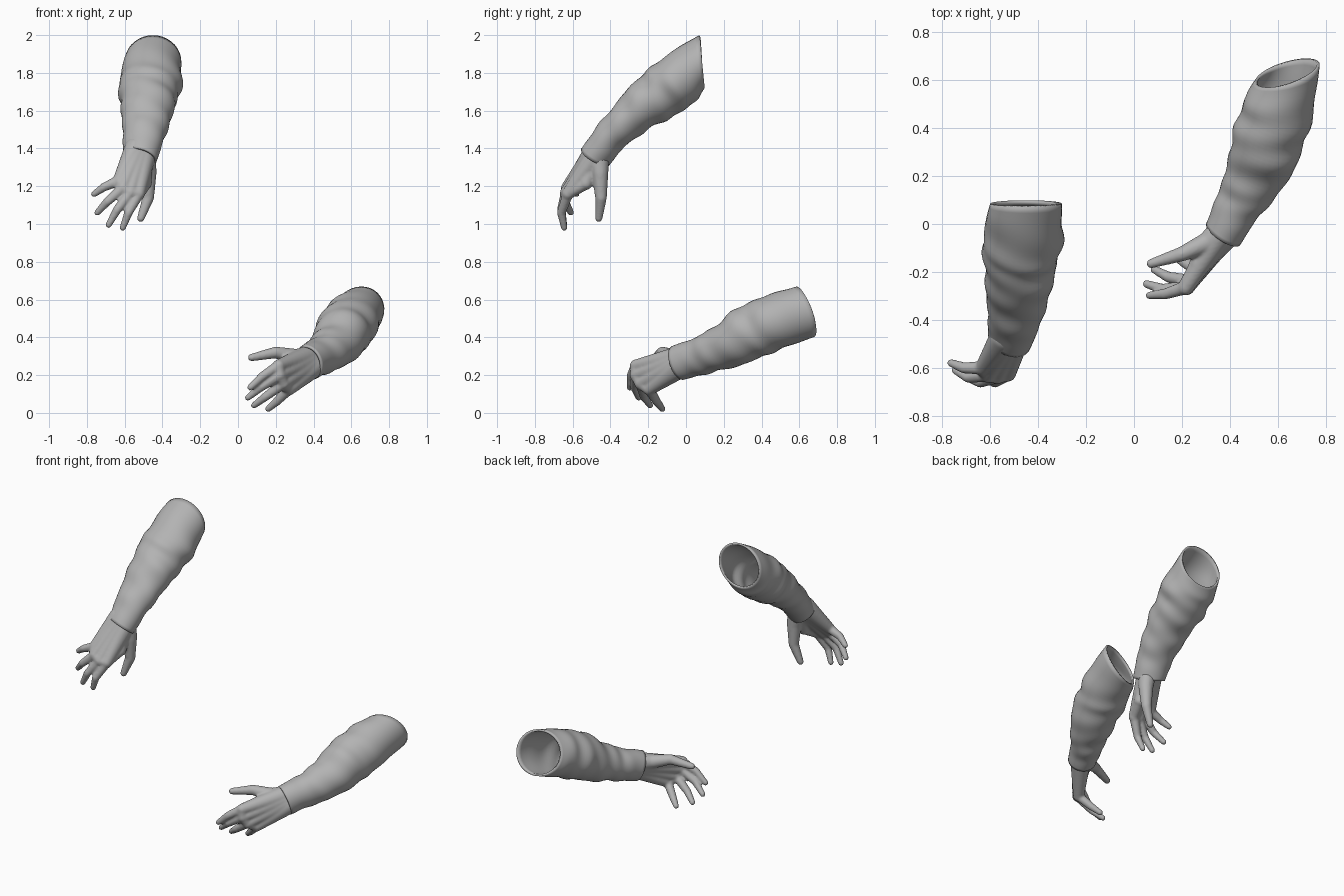
import bpy, bmesh, math
from mathutils import Vector

if "Cube" in bpy.data.objects:
    bpy.data.objects.remove(bpy.data.objects["Cube"])

grey = bpy.data.materials.new("soft_grey")
grey.diffuse_color = (0.45, 0.45, 0.45, 1)
grey.use_nodes = True
grey.node_tree.nodes["Principled BSDF"].inputs["Base Color"].default_value = grey.diffuse_color


def make_object(name, bm):
    bmesh.ops.recalc_face_normals(bm, faces=bm.faces)
    for f in bm.faces:
        f.smooth = True
    mesh = bpy.data.meshes.new(name)
    bm.to_mesh(mesh)
    bm.free()
    mesh.materials.append(grey)
    ob = bpy.data.objects.new(name, mesh)
    bpy.context.collection.objects.link(ob)
    return ob


def spline(vals, t):
    """Catmull-Rom interpolation through a list of vectors, t in 0..1."""
    n = len(vals) - 1
    i = min(int(t * n), n - 1)
    u = t * n - i
    p1, p2 = vals[i], vals[i + 1]
    p0 = vals[i - 1] if i else p1 * 2 - p2
    p3 = vals[i + 2] if i + 2 <= n else p2 * 2 - p1
    return 0.5 * (2 * p1 + (p2 - p0) * u + (2 * p0 - 5 * p1 + 4 * p2 - p3) * u * u
                  + (3 * p1 - p0 - 3 * p2 + p3) * u ** 3)


def sleeve(name, keys, n_start, n_end, twist, rings=44, sides=36):
    """Open cloth tube through (x, y, z, half width, half height) keys, with diagonal folds."""
    centres = [Vector(k[:3]) for k in keys]
    radii = [Vector((k[3], k[4], 0)) for k in keys]
    last = len(keys) - 1
    normals = [(centres[min(i + 1, last)] - centres[max(i - 1, 0)]).normalized()
               for i in range(last + 1)]
    normals[0], normals[-1] = Vector(n_start).normalized(), Vector(n_end).normalized()
    bm = bmesh.new()
    loops = []
    for r in range(rings):
        t = r / (rings - 1)
        c, rad, n = spline(centres, t), spline(radii, t), spline(normals, t).normalized()
        across = n.cross(Vector((0, 0, 1))).normalized()
        up = across.cross(n)
        fade = min(1, 5 * t, 4 * (1 - t))
        loop = []
        for s in range(sides):
            a = math.tau * s / sides
            fold = math.sin(24 * t + twist * a) * (0.6 + 0.4 * math.sin(2 * a + 7 * t))
            fold += 0.5 * math.sin(37 * t - 2 * twist * a + 1)
            k = 1 + 0.045 * fade * fold
            loop.append(bm.verts.new(c + (across * math.cos(a) * rad.x
                                          + up * math.sin(a) * rad.y) * k))
        loops.append(loop)
    for l0, l1 in zip(loops, loops[1:]):
        for s in range(sides):
            e = (s + 1) % sides
            bm.faces.new((l0[s], l0[e], l1[e], l1[s]))
    ob = make_object(name, bm)
    cloth = ob.modifiers.new("cloth_thickness", 'SOLIDIFY')
    cloth.thickness = 0.012
    cloth.offset = -1
    return ob


# Unit ball points used for every rounded hand segment
ball = bmesh.new()
bmesh.ops.create_icosphere(ball, subdivisions=3, radius=1)
BALL = [v.co.copy() for v in ball.verts]
ball.free()


def segment(bm, p, rp, q, rq):
    """Tapered capsule between two balls."""
    verts = [bm.verts.new(Vector(c) + d * r) for c, r in ((p, rp), (q, rq)) for d in BALL]
    hull = bmesh.ops.convex_hull(bm, input=verts)
    loose = {g for g in hull["geom_interior"] + hull["geom_unused"]
             if isinstance(g, bmesh.types.BMVert)}
    bmesh.ops.delete(bm, geom=list(loose), context='VERTS')


def hand(name, wrist, across, fingers, thumb, web):
    """Palm bones, four fingers, thumb and web fused into one smooth skin."""
    bm = bmesh.new()
    wrist, across = Vector(wrist), Vector(across)
    for i, (knuckle, mid, tip) in enumerate(fingers):
        start = wrist + across * (1 - 2 * i / 3)
        segment(bm, start, 0.062, knuckle, 0.033)
        segment(bm, knuckle, 0.029, mid, 0.023)
        segment(bm, mid, 0.023, tip, 0.017)
    # palm filling between neighbouring knuckles
    for f, g in zip(fingers, fingers[1:]):
        segment(bm, f[0], 0.031, g[0], 0.031)
    base, mid, tip = thumb
    segment(bm, wrist + across, 0.055, base, 0.044)
    segment(bm, base, 0.044, mid, 0.031)
    segment(bm, mid, 0.031, tip, 0.02)
    segment(bm, wrist, 0.055, web, 0.035)
    segment(bm, web, 0.033, fingers[0][0], 0.03)
    ob = make_object(name, bm)
    fuse = ob.modifiers.new("fuse", 'REMESH')
    fuse.mode = 'VOXEL'
    fuse.voxel_size = 0.007
    fuse.use_smooth_shade = True
    soft = ob.modifiers.new("soften", 'SMOOTH')
    soft.factor = 0.5
    soft.iterations = 6
    return ob


# Raised arm
sleeve("raised_sleeve", [
    (-0.45, 0.085, 1.86, 0.15, 0.14),
    (-0.465, -0.06, 1.745, 0.165, 0.145),
    (-0.475, -0.17, 1.665, 0.15, 0.135),
    (-0.485, -0.29, 1.57, 0.133, 0.108),
    (-0.50, -0.40, 1.46, 0.11, 0.09),
    (-0.52, -0.48, 1.355, 0.096, 0.084)],
    (0, -1, -0.1), (-0.3, -0.5, -0.8), 1)
hand("raised_hand", (-0.515, -0.465, 1.39), (0.025, 0.006, -0.01), [
    ((-0.525, -0.625, 1.16), (-0.58, -0.66, 1.06), (-0.61, -0.645, 0.98)),
    ((-0.57, -0.635, 1.165), (-0.64, -0.66, 1.075), (-0.685, -0.645, 0.995)),
    ((-0.61, -0.63, 1.19), (-0.69, -0.64, 1.12), (-0.745, -0.61, 1.06)),
    ((-0.63, -0.60, 1.23), (-0.71, -0.60, 1.195), (-0.762, -0.58, 1.158))],
    ((-0.475, -0.455, 1.27), (-0.475, -0.45, 1.14), (-0.515, -0.462, 1.03)),
    (-0.49, -0.53, 1.215))

# Lowered arm
sleeve("lowered_sleeve", [
    (0.64, 0.63, 0.535, 0.14, 0.142),
    (0.59, 0.45, 0.475, 0.147, 0.147),
    (0.55, 0.32, 0.415, 0.147, 0.143),
    (0.495, 0.18, 0.34, 0.122, 0.115),
    (0.43, 0.07, 0.30, 0.097, 0.1),
    (0.372, -0.042, 0.265, 0.084, 0.095)],
    (0.27, -0.9, -0.33), (-0.53, -0.79, -0.31), -1)
hand("lowered_hand", (0.39, -0.015, 0.275), (-0.012, 0.006, 0.025), [
    ((0.215, -0.265, 0.25), (0.13, -0.292, 0.195), (0.065, -0.298, 0.135)),
    ((0.22, -0.265, 0.20), (0.12, -0.272, 0.135), (0.052, -0.25, 0.08)),
    ((0.24, -0.24, 0.155), (0.145, -0.222, 0.085), (0.085, -0.19, 0.04)),
    ((0.27, -0.195, 0.125), (0.205, -0.155, 0.06), (0.16, -0.125, 0.021))],
    ((0.31, -0.075, 0.295), (0.20, -0.125, 0.32), (0.072, -0.165, 0.293)),
    (0.265, -0.165, 0.275))
